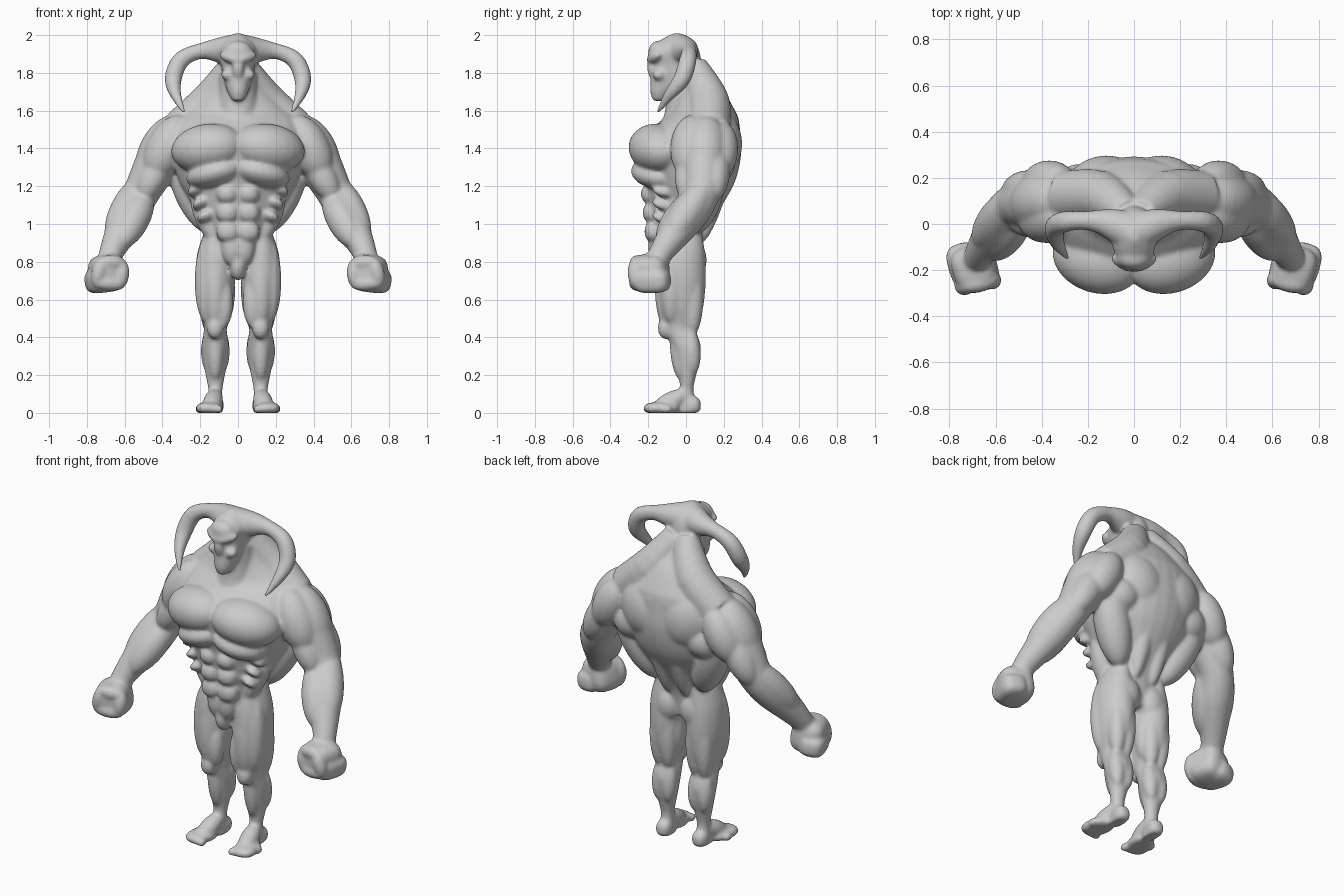
import bpy, bmesh, math
from mathutils import Vector, Euler

cube = bpy.data.objects.get("Cube")
if cube:
    bpy.data.objects.remove(cube, do_unlink=True)

GREY = (.6, .6, .6, 1)
clay = bpy.data.materials.new("grey_clay")
clay.use_nodes = True
clay.diffuse_color = GREY
clay.node_tree.nodes["Principled BSDF"].inputs["Base Color"].default_value = GREY

sculpt = bmesh.new()
SIDES = 28
CIRCLE = [(math.cos(math.tau * i / SIDES), math.sin(math.tau * i / SIDES)) for i in range(SIDES)]


def refine(points):
    """Insert curved midpoints between the given points."""
    points = [Vector(point) for point in points]
    last = len(points) - 1
    result = []
    for i in range(last):
        before, start = points[max(i - 1, 0)], points[i]
        end, after = points[i + 1], points[min(i + 2, last)]
        result += [start, (start + end) * .5625 - (before + after) * .0625]
    return result + [points[last]]


def skin_rings(rings):
    """Join rings of positions into a closed tube."""
    loops = [[sculpt.verts.new(position) for position in ring] for ring in rings]
    for lower, upper in zip(loops, loops[1:]):
        for i in range(SIDES):
            sculpt.faces.new((lower[i - 1], lower[i], upper[i], upper[i - 1]))
    sculpt.faces.new(loops[0])
    sculpt.faces.new(loops[-1])


def stack(sections, x=0):
    """Level ellipses given as height, half width, front and back."""
    rings = []
    for height, width, front, back in refine(refine(sections)):
        middle, depth = (front + back) / 2, (back - front) / 2
        rings.append([(x + width * c, middle + depth * s, height) for c, s in CIRCLE])
    skin_rings(rings)


def tube(points):
    """Round limb through positions that each carry a radius."""
    points = refine(refine(points))
    rings = []
    for i, point in enumerate(points):
        ahead, behind = points[min(i + 1, len(points) - 1)], points[max(i - 1, 0)]
        axis = (ahead - behind).to_3d()
        across = axis.cross(Vector((0, 1, .2))).normalized()
        other = axis.cross(across).normalized()
        rings.append([point.to_3d() + point.w * (across * c + other * s) for c, s in CIRCLE])
    skin_rings(rings)


def ellipsoid(centre, half_size, turn, power=1):
    """Turned ellipsoid; a power below one makes it boxier."""
    ball = bmesh.ops.create_uvsphere(sculpt, u_segments=24, v_segments=16, radius=1)
    for vert in ball["verts"]:
        local = [math.copysign(abs(c) ** power, c) * half for c, half in zip(vert.co, half_size)]
        vert.co = turn @ Vector(local) + Vector(centre)


def blob(centre, half_size, tilt=0, yaw=0, power=1):
    """Ellipsoid turned by angles in degrees."""
    ellipsoid(centre, half_size, Euler((0, math.radians(tilt), math.radians(yaw))).to_matrix(), power)


def muscle(origin, insertion, width, start=0, end=1, out=0, back=0):
    """Spindle along part of a bone, shifted outwards and backwards."""
    shift = Vector((out, back, 0))
    first = origin.lerp(insertion, start) + shift
    last = origin.lerp(insertion, end) + shift
    turn = (last - first).to_track_quat("Z", "Y")
    ellipsoid((first + last) / 2, (width, width, (last - first).length / 2), turn)


# Skeleton landmarks of the left side
upper_spine = Vector((0, .24, 1.5))
pelvis = Vector((0, .07, .9))
shoulder = Vector((.36, .1, 1.45))
elbow = Vector((.52, .08, 1.15))
wrist = Vector((.67, -.13, .85))
fist = Vector((.69, -.19, .74))
hip = Vector((.12, -.02, .9))
knee = Vector((.12, -.03, .45))
ankle = Vector((.12, 0, .1))
toe = Vector((.15, -.2, 0))

# Torso and neck
stack([(.76, .08, -.13, .07), (.9, .16, -.17, .09), (1, .18, -.19, .13), (1.2, .3, -.22, .25),
       (1.35, .35, -.25, .29), (1.45, .36, -.23, .29), (1.55, .33, -.13, .28), (1.6, .27, -.08, .26),
       (1.7, .17, -.05, .2), (1.8, .1, -.04, .1)])
tube([(0, 0, 1.5, .15), (0, 0, 1.6, .11), (0, 0, 1.8, .1)])

# Chest, ribs and abdomen
blob((.16, -.15, 1.4), (.2, .15, .13), tilt=8, yaw=18)
blob((.12, -.15, 1.27), (.16, .14, .08), tilt=14, yaw=20)
for row in range(3):
    blob((.055, -.17, 1.16 - row * .1), (.06, .07 - row * .01, .055), yaw=8, power=.85)
    blob((.2 - row * .025, -.1, 1.18 - row * .07), (.06, .09, .035), tilt=30, yaw=35)
blob((.03, -.15, .88), (.06, .05, .1))
blob((0, -.13, .78), (.045, .06, .08))
muscle(shoulder, hip, .06, start=.5, out=-.01, back=-.08)

# Back and seat
tube([(.03, .04, 1.84, .07), (.14, .12, 1.65, .11), (.3, .12, 1.5, .11)])
muscle(upper_spine, pelvis, .06, start=-.1, out=.06, back=.01)
muscle(shoulder, hip, .1, start=.1, end=.9, back=.06)
blob((.14, .17, 1.43), (.16, .125, .18), tilt=20, yaw=-15)
blob((.24, .15, 1.32), (.12, .11, .11), tilt=25, yaw=-25)
blob((.09, .03, .81), (.09, .08, .11))

# Arm bones with radii, then the muscles over them
tube([(*shoulder, .12), (*shoulder.lerp(elbow, .5), .115), (*elbow, .095),
      (*elbow.lerp(wrist, .4), .1), (*wrist, .065), (*fist, .06)])
muscle(shoulder, elbow, .11, start=-.4, end=.7, out=-.01, back=-.07)
muscle(shoulder, elbow, .125, start=-.4, end=.8, out=.005)
muscle(shoulder, elbow, .1, start=-.3, end=.7, out=-.02, back=.08)
muscle(shoulder, elbow, .075, start=.2, end=1.1, out=-.02, back=-.07)
muscle(shoulder, elbow, .085, start=.1, end=1.1, out=.01, back=.06)
muscle(elbow, wrist, .085, start=-.3, end=.8, out=.035, back=-.01)
muscle(elbow, wrist, .085, start=-.1, end=.9, out=-.03, back=-.03)

# Fist, with thumb and curled fingers around a hollow
blob(fist, (.095, .1, .1), tilt=10, yaw=-17, power=.65)
blob(fist + Vector((.04, .01, -.04)), (.075, .1, .065), tilt=8, yaw=-17, power=.65)
corners = [fist + Vector(offset) for offset in
           ((-.08, -.05, .05), (.03, -.08, .06), (.06, -.08, -.05), (-.07, -.06, -.06))]
for i, corner in enumerate(corners):
    muscle(corners[i - 1], corner, .04, start=-.2, end=1.2)

# Leg core, thigh and calf
stack([(.98, .05, -.12, .08), (.85, .095, -.15, .1), (.7, .105, -.16, .105), (.55, .085, -.15, .09),
       (.45, .06, -.12, .05), (.35, .072, -.075, .08), (.2, .052, -.04, .055), (.12, .038, -.035, .04),
       (0, .04, -.06, .06)], x=hip.x)
muscle(hip, knee, .065, start=-.05, end=.95, out=.045, back=-.05)
muscle(hip, knee, .065, back=-.075)
muscle(hip, knee, .05, start=.4, out=-.045, back=-.075)
muscle(hip, knee, .055, start=.2, end=.95, out=-.05, back=.03)
for side in (-.03, .03):
    muscle(hip, knee, .055, start=.2, end=1.1, out=side, back=.065)
    muscle(knee, ankle, .047, end=.7, out=side, back=.05)
muscle(knee, ankle, .045, start=-.1, end=.8, back=-.02)
blob(knee + Vector((0, -.08, 0)), (.045, .04, .06))

# Foot and toes
blob((ankle.x, .03, .04), (.045, .05, .05), power=.8)
muscle(ankle, toe, .052, start=-.1, end=.9)
blob((.15, -.13, .025), (.068, .095, .032), yaw=12, power=.75)
for i in range(5):
    blob((.1 + i * .027, -.2 + i * i * .006, .02), (.02, .03, .024))

# Skull, brow, cheek and jaw
stack([(1.65, .03, -.175, -.11), (1.7, .055, -.19, -.06), (1.78, .08, -.185, .06),
       (1.85, .09, -.175, .08), (1.92, .1, -.18, .07), (1.97, .07, -.14, .04), (2.01, .02, -.07, -.03)])
brow, temple = Vector((.01, -.19, 1.87)), Vector((.1, -.14, 1.9))
muscle(brow, temple, .028, start=-.2)
muscle(brow, Vector((0, -.17, 1.76)), .025)
blob((0, -.15, 1.91), (.075, .05, .06))
blob((.055, -.14, 1.79), (.035, .04, .03), yaw=30)

# Curved horns
tube([(0, -.04, 1.92, .09), (.1, 0, 1.92, .068), (.2, .015, 1.915, .042), (.3, .01, 1.87, .046),
      (.343, -.02, 1.77, .046), (.328, -.09, 1.68, .03), (.285, -.15, 1.59, .01)])

# Fuse the forms into one smooth mirrored figure
for vert in sculpt.verts:
    vert.co.z = max(vert.co.z, 0)
bmesh.ops.recalc_face_normals(sculpt, faces=sculpt.faces)
mesh = bpy.data.meshes.new("horned_figure")
sculpt.to_mesh(mesh)
sculpt.free()
mesh.materials.append(clay)
figure = bpy.data.objects.new("horned_figure", mesh)
bpy.context.collection.objects.link(figure)
mirror = figure.modifiers.new("mirror", "MIRROR")
mirror.use_mirror_merge = False
fuse = figure.modifiers.new("fuse", "REMESH")
fuse.mode = "VOXEL"
fuse.voxel_size = .0085
fuse.use_smooth_shade = True
soften = figure.modifiers.new("soften", "SMOOTH")
soften.factor = .5
soften.iterations = 16
